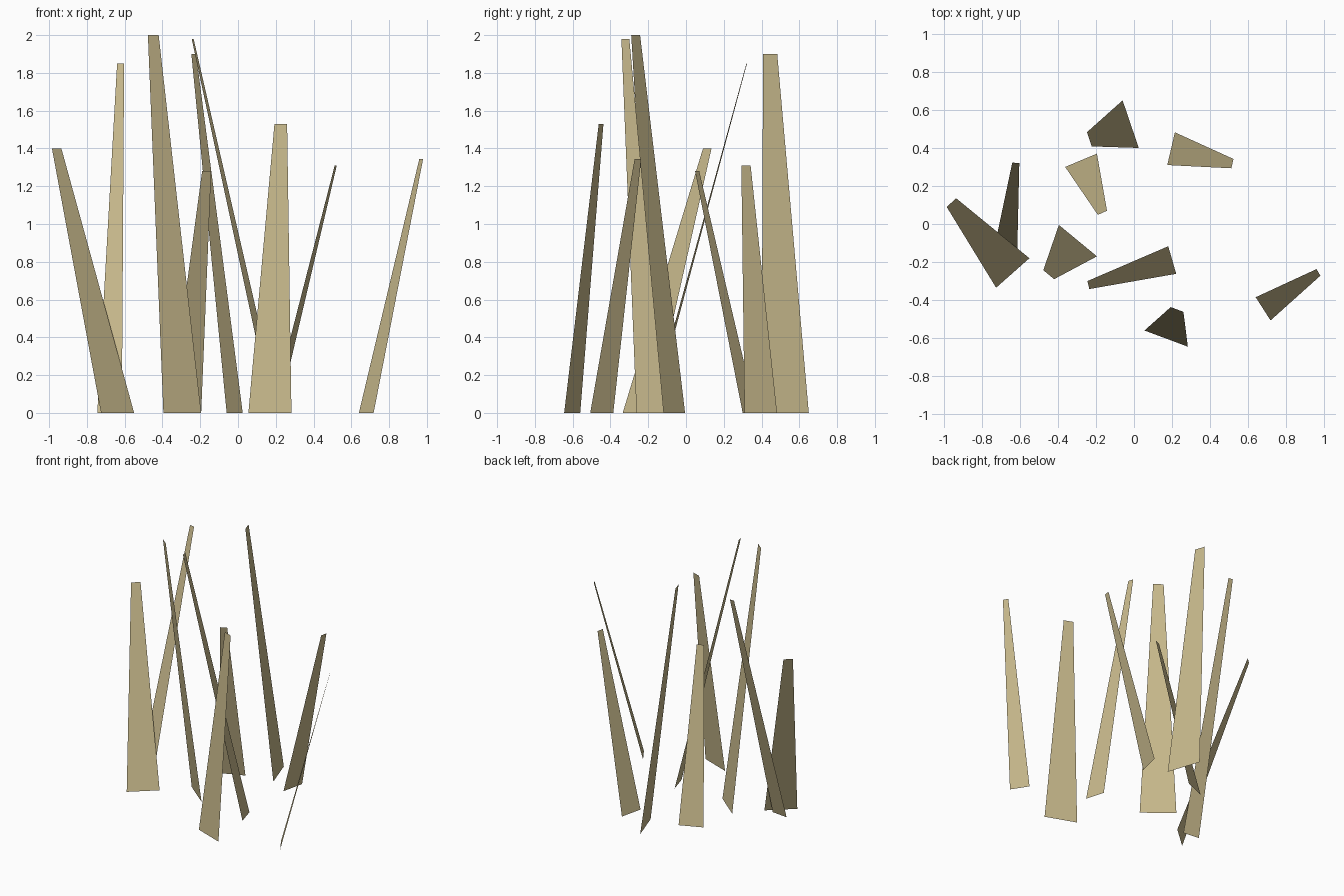
import bpy

# Dry straw colour shared by every blade
straw = bpy.data.materials.new("dry_straw")
straw.diffuse_color = (0.57, 0.48, 0.26, 1)


def blade(index, base_left, base_right, tip_left, tip_right, height):
    """One flat tapered grass blade leaning from its base to its cut tip."""
    verts = [(*base_left, 0), (*base_right, 0),
             (*tip_right, height), (*tip_left, height)]
    mesh = bpy.data.meshes.new(f"grass_blade_{index}")
    mesh.from_pydata(verts, [], [(0, 1, 2, 3)])
    mesh.materials.append(straw)
    obj = bpy.data.objects.new(f"grass_blade_{index}", mesh)
    bpy.context.collection.objects.link(obj)


# base left, base right, tip left, tip right (x, y), height
blades = [
    ((-0.725, -0.335), (-0.55, -0.18), (-0.985, 0.09), (-0.935, 0.135), 1.40),
    ((-0.745, -0.175), (-0.615, -0.19), (-0.64, 0.323), (-0.603, 0.32), 1.85),
    ((-0.395, -0.005), (-0.195, -0.17), (-0.477, -0.243), (-0.42, -0.29), 2.00),
    ((-0.06, 0.65), (0.025, 0.40), (-0.247, 0.483), (-0.222, 0.408), 1.90),
    ((0.18, -0.117), (0.222, -0.262), (-0.245, -0.30), (-0.235, -0.342), 1.98),
    ((0.175, 0.31), (0.215, 0.482), (0.512, 0.293), (0.523, 0.342), 1.31),
    ((-0.362, 0.30), (-0.195, 0.37), (-0.19, 0.048), (-0.142, 0.07), 1.28),
    ((0.055, -0.56), (0.283, -0.645), (0.193, -0.437), (0.26, -0.462), 1.53),
    ((0.64, -0.385), (0.718, -0.507), (0.96, -0.237), (0.98, -0.272), 1.345),
]
for i, b in enumerate(blades, 1):
    blade(i, *b)
